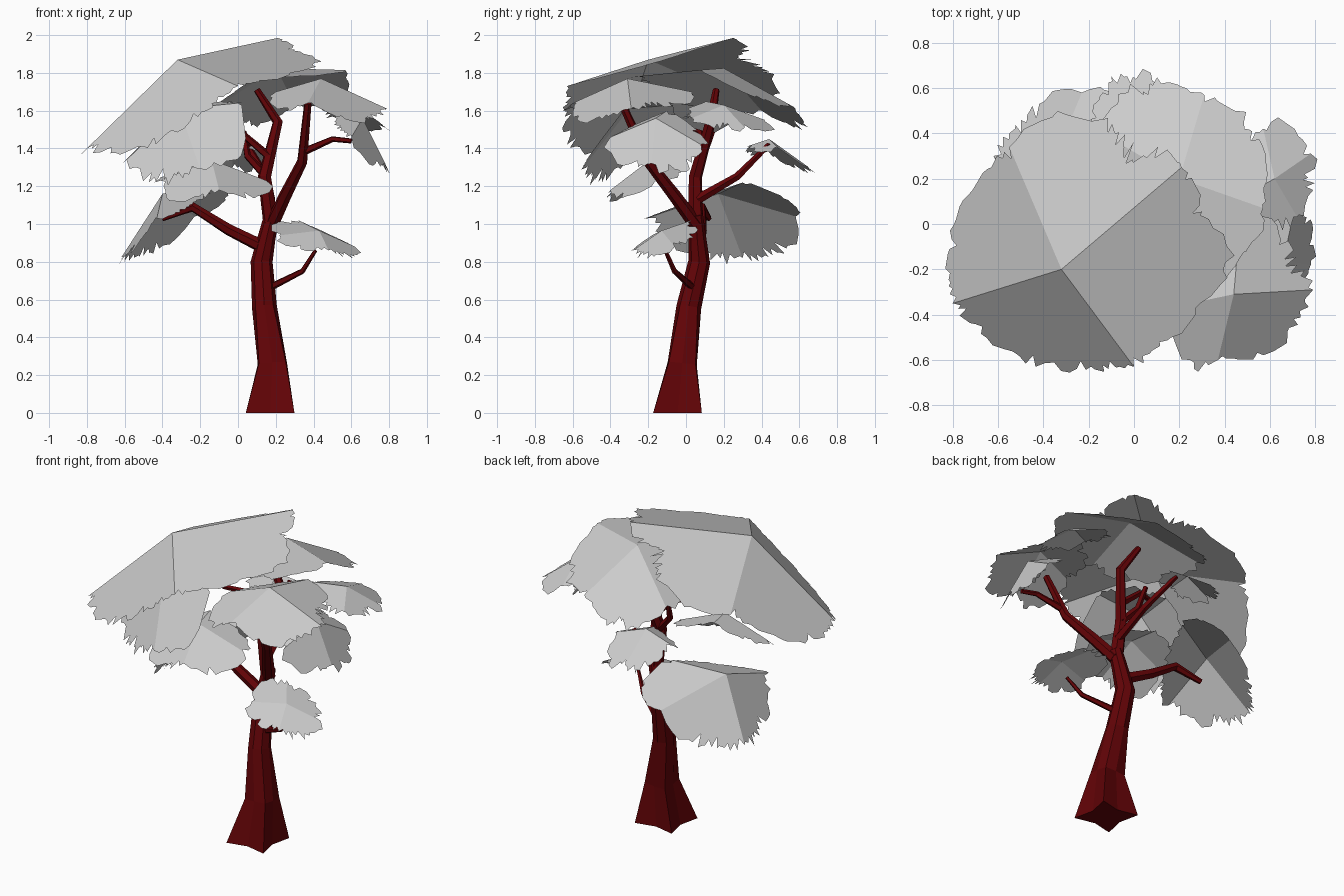
import bpy, bmesh, math, random
from mathutils import Vector

random.seed(7)


def material(name, rgb):
    m = bpy.data.materials.new(name)
    m.diffuse_color = (*rgb, 1)
    return m


BARK = material("dark red bark", (0.122, 0.001, 0.002))
LEAF = material("pale grey leaves", (0.6, 0.6, 0.6))


def finish(bm, name, mat):
    me = bpy.data.meshes.new(name)
    bm.to_mesh(me)
    bm.free()
    me.materials.append(mat)
    ob = bpy.data.objects.new(name, me)
    bpy.context.collection.objects.link(ob)
    return ob


def limb(name, path, sides=6, flare=0.0):
    """Tapering faceted tube; path is a list of (x, y, z, radius)."""
    bm = bmesh.new()
    pts = [Vector(p[:3]) for p in path]
    rings = []
    for i, p in enumerate(pts):
        t = (pts[min(i + 1, len(pts) - 1)] - pts[max(i - 1, 0)]).normalized()
        if flare and i == 0:
            t = Vector((0, 0, 1))
        u = t.cross(Vector((0, 1, 0.01))).normalized()
        v = t.cross(u)
        ring = []
        for k in range(sides):
            a = math.tau * k / sides + math.pi / 4
            r = path[i][3]
            if k % 2 and i < 2:           # root ribs near the ground
                r *= 1 - flare / (i + 1)
            ring.append(bm.verts.new(p + r * (u * math.cos(a) + v * math.sin(a))))
        rings.append(ring)
    for a, b in zip(rings, rings[1:]):
        for k in range(sides):
            n = (k + 1) % sides
            bm.faces.new((a[k], a[n], b[n], b[k]))
    bm.faces.new(rings[0])
    bm.faces.new(rings[-1])
    bmesh.ops.recalc_face_normals(bm, faces=bm.faces)
    return finish(bm, name, BARK)


def canopy(name, apex, corners, reach=((1, 1, 1),) * 4):
    """Four flat leaf panels around an apex, with a ragged leafy rim.
    reach scales the rim of each panel at 1/4, 1/2 and 3/4 of its sweep."""
    bm = bmesh.new()
    c = Vector(apex)
    arms = [Vector(p) - c for p in corners]
    size = sum(a.length for a in arms) / 4
    n = max(18, int(size * 75))
    rim = []
    lump = 0.0
    for q in range(4):
        a, b = arms[q], arms[(q + 1) % 4]
        scale = (1, *reach[q], 1)
        for k in range(n):
            s = (k + (random.uniform(-0.48, 0.48) if k else 0)) / n
            i = min(int(s * 4), 3)
            r = scale[i] + (scale[i + 1] - scale[i]) * (s * 4 - i)
            lump = 0.6 * lump + random.uniform(-0.012, 0.012)
            tooth = random.uniform(-0.038, 0.0) if k % 2 else random.uniform(-0.01, 0.032)
            if k:
                r += (lump + tooth) / size
            t = s * math.pi / 2
            rim.append(bm.verts.new(c + r * (a * math.cos(t) + b * math.sin(t))))
    top = bm.verts.new(c)
    # one polygon per panel keeps each panel flat
    for q in range(4):
        edge = [rim[(q * n + k) % len(rim)] for k in range(n + 1)]
        bm.faces.new([top] + edge)
    bmesh.ops.triangulate(bm, faces=bm.faces)
    for f in bm.faces:
        f.normal_update()
        if f.normal.z < 0:
            f.normal_flip()
    return finish(bm, name, LEAF)


# trunk
limb("trunk", [(0.17, -0.045, 0, 0.182), (0.182, -0.02, 0.26, 0.1),
               (0.14, 0.015, 0.56, 0.066), (0.125, 0.07, 0.8, 0.058),
               (0.15, 0.06, 0.92, 0.048), (0.18, 0.05, 1.05, 0.04)], 8, 0.45)

# branches
limb("main_branch", [(0.175, 0.05, 1.0, 0.042), (0.14, 0.05, 1.25, 0.036),
                     (0.21, 0.13, 1.54, 0.028), (0.10, 0.16, 1.71, 0.018)])
limb("front_right_branch", [(0.18, 0.05, 1.0, 0.038), (0.25, -0.06, 1.15, 0.034),
                            (0.34, -0.2, 1.33, 0.028), (0.37, -0.34, 1.64, 0.02)])
limb("right_fork", [(0.34, -0.22, 1.38, 0.022), (0.5, -0.27, 1.45, 0.016),
                    (0.6, -0.29, 1.44, 0.014)], 5)
limb("back_branch", [(0.17, 0.06, 1.13, 0.027), (0.15, 0.27, 1.25, 0.021),
                     (0.05, 0.44, 1.42, 0.014)], 5)
limb("left_branch", [(0.13, 0.06, 0.88, 0.036), (-0.05, 0.08, 0.97, 0.031),
                     (-0.24, 0.08, 1.09, 0.026), (-0.40, 0.12, 1.03, 0.016)])
limb("low_right_twig", [(0.18, 0.03, 0.67, 0.02), (0.34, -0.06, 0.75, 0.015),
                        (0.41, -0.11, 0.86, 0.01)], 5)
limb("upper_left_fork", [(0.15, 0.06, 1.25, 0.024), (0.05, 0.09, 1.36, 0.02),
                         (0.03, 0.14, 1.49, 0.015)], 5)
limb("upper_left_twig", [(0.16, 0.07, 1.36, 0.022), (0.02, 0.08, 1.48, 0.018),
                         (-0.12, 0.02, 1.5, 0.014)], 5)

# leaf canopies: apex, then the four ridge ends in order
canopy("large_top_canopy", (-0.32, -0.20, 1.87),
       [(-0.80, -0.35, 1.40), (0.0, -0.63, 1.73), (0.21, 0.25, 1.985), (-0.55, 0.34, 1.64)],
       ((1.0, 0.98, 0.97), (1.06, 1.22, 1.0), (0.8, 0.9, 1.0), (0.86, 0.88, 0.91)))
canopy("back_top_canopy", (0.2, 0.2, 1.825),
       [(0.1, -0.25, 1.78), (0.57, 0.07, 1.815), (0.31, 0.57, 1.62), (-0.14, 0.4, 1.6)],
       ((1, 1.05, 1), (1, 1, 1), (1, 1, 1), (1, 1, 1)))
canopy("front_right_canopy", (0.44, -0.31, 1.77),
       [(0.2, -0.36, 1.7), (0.37, -0.6, 1.64), (0.79, -0.29, 1.61), (0.47, 0.03, 1.7)],
       ((1.05, 1.08, 1.05), (1.05, 1.1, 1.02), (0.85, 0.87, 1), (1, 1.05, 1)))
canopy("far_right_canopy", (0.66, -0.16, 1.56),
       [(0.6, -0.4, 1.46), (0.78, -0.18, 1.32), (0.71, 0.08, 1.42), (0.53, -0.1, 1.6)])
canopy("back_right_canopy", (0.62, 0.2, 1.63),
       [(0.72, 0.03, 1.56), (0.78, 0.31, 1.51), (0.57, 0.42, 1.55), (0.44, 0.1, 1.65)],
       ((0.85, 0.8, 0.85), (0.9, 0.88, 0.95), (1, 1, 1), (1, 1, 1)))
canopy("middle_left_canopy", (-0.31, -0.3, 1.61),
       [(-0.59, -0.31, 1.34), (-0.2, -0.55, 1.29), (0.0, -0.3, 1.64), (-0.3, -0.07, 1.63)],
       ((0.9, 0.84, 0.9), (0.98, 1, 1), (1, 1, 1), (1, 1, 1)))
canopy("inner_front_canopy", (-0.14, -0.19, 1.34),
       [(-0.41, -0.22, 1.23), (-0.1, -0.4, 1.18), (0.15, -0.16, 1.23), (-0.18, -0.02, 1.35)])
canopy("low_left_canopy", (-0.40, 0.17, 1.16),
       [(-0.62, 0.3, 0.82), (-0.43, -0.21, 1.03), (-0.11, 0.3, 1.22), (-0.23, 0.58, 1.04)],
       ((0.92, 0.85, 0.9), (1, 0.95, 0.97), (0.98, 0.95, 0.98), (0.92, 0.88, 0.92)))
canopy("low_right_canopy", (0.43, -0.13, 0.965),
       [(0.22, -0.18, 0.94), (0.48, -0.28, 0.86), (0.62, -0.06, 0.88), (0.32, 0.03, 1.02)])
canopy("small_back_canopy", (-0.03, 0.44, 1.45),
       [(-0.2, 0.42, 1.38), (0.0, 0.32, 1.41), (0.15, 0.49, 1.4), (-0.03, 0.65, 1.3)])
